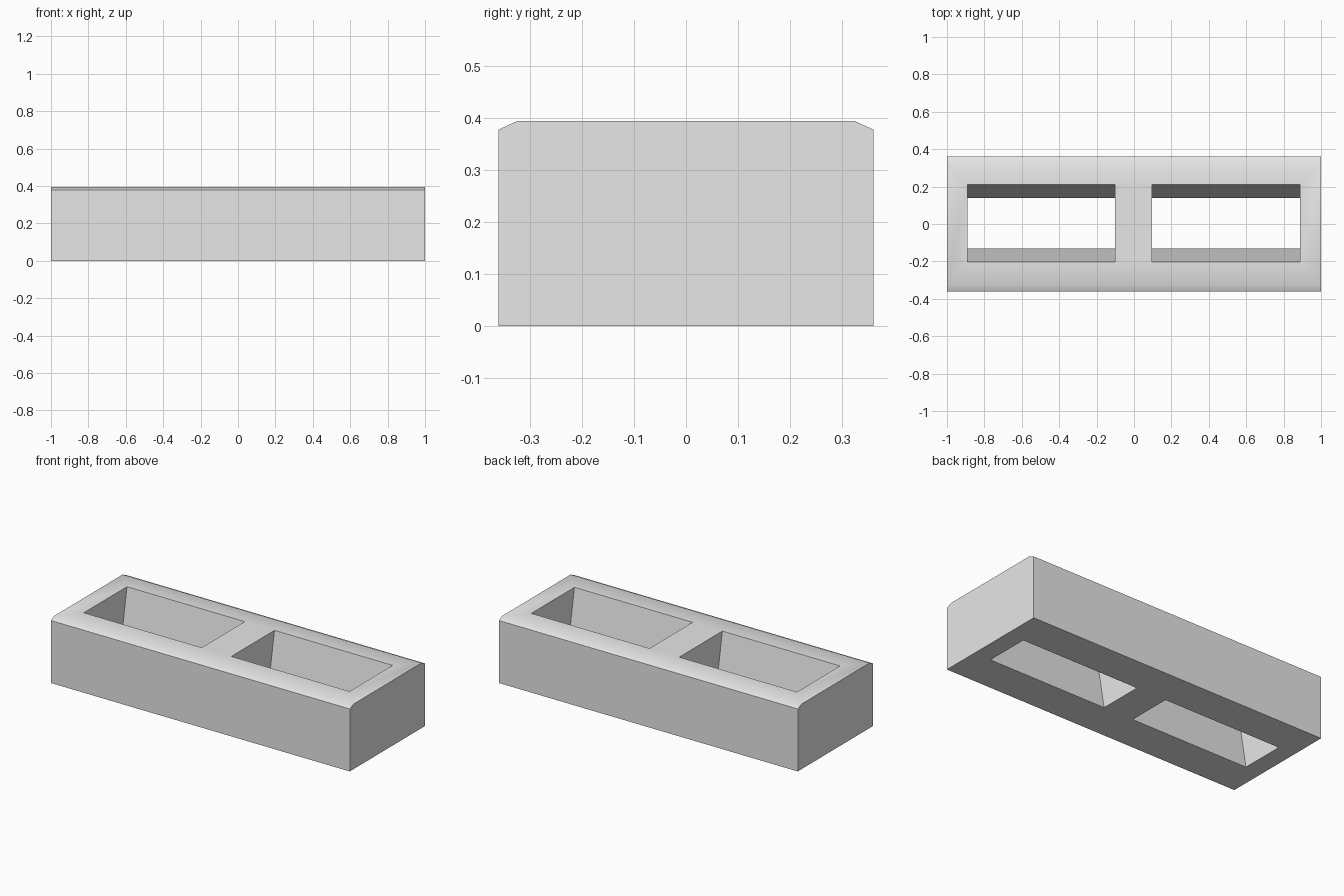
import bpy
import bmesh

cube = bpy.data.objects.get("Cube")
if cube:
    bpy.data.objects.remove(cube, do_unlink=True)

stone = bpy.data.materials.new("light grey")
stone.use_nodes = True
GREY = (0.8, 0.8, 0.8, 1)
stone.diffuse_color = GREY
stone.node_tree.nodes["Principled BSDF"].inputs["Base Color"].default_value = GREY


def prism(name, profile, x0, x1):
    """Extrude a closed (y, z) profile along x."""
    bm = bmesh.new()
    face = bm.faces.new([bm.verts.new((x0, y, z)) for y, z in profile])
    out = bmesh.ops.extrude_face_region(bm, geom=[face])
    moved = [v for v in out["geom"] if isinstance(v, bmesh.types.BMVert)]
    bmesh.ops.translate(bm, verts=moved, vec=(x1 - x0, 0, 0))
    bmesh.ops.recalc_face_normals(bm, faces=bm.faces)
    mesh = bpy.data.meshes.new(name)
    bm.to_mesh(mesh)
    bm.free()
    mesh.materials.append(stone)
    obj = bpy.data.objects.new(name, mesh)
    bpy.context.collection.objects.link(obj)
    return obj


# Block with shallow chamfers along both long top edges
HALF_Y, TOP, SHOULDER, FLAT_Y = 0.36, 0.394, 0.378, 0.325
block = prism("hollow_block", [(-HALF_Y, 0), (HALF_Y, 0), (HALF_Y, SHOULDER),
                               (FLAT_Y, TOP), (-FLAT_Y, TOP), (-HALF_Y, SHOULDER)], -1, 1)
bpy.context.view_layer.objects.active = block
block.select_set(True)

# Two through-holes whose long walls taper inward to the base
Y_MID, Y_TOP, Y_BASE, EXTRA = 0.004, 0.206, 0.136, 0.1
slope = (Y_TOP - Y_BASE) / TOP * EXTRA
low, high = Y_BASE - slope, Y_TOP + slope
taper = [(Y_MID - low, -EXTRA), (Y_MID + low, -EXTRA),
         (Y_MID + high, TOP + EXTRA), (Y_MID - high, TOP + EXTRA)]
for side, x0, x1 in (("left", 0.097, 0.888), ("right", -0.89, -0.102)):
    cutter = prism(side + "_hole_cutter", taper, x0, x1)
    cutter.hide_render = True
    cut = block.modifiers.new(side + "_hole", "BOOLEAN")
    cut.operation = "DIFFERENCE"
    cut.solver = "EXACT"
    cut.object = cutter
    bpy.ops.object.modifier_apply(modifier=cut.name)
    bpy.data.objects.remove(cutter, do_unlink=True)

# Soft shading across the chamfers, sharp elsewhere
bpy.ops.object.shade_smooth_by_angle(angle=0.55)
